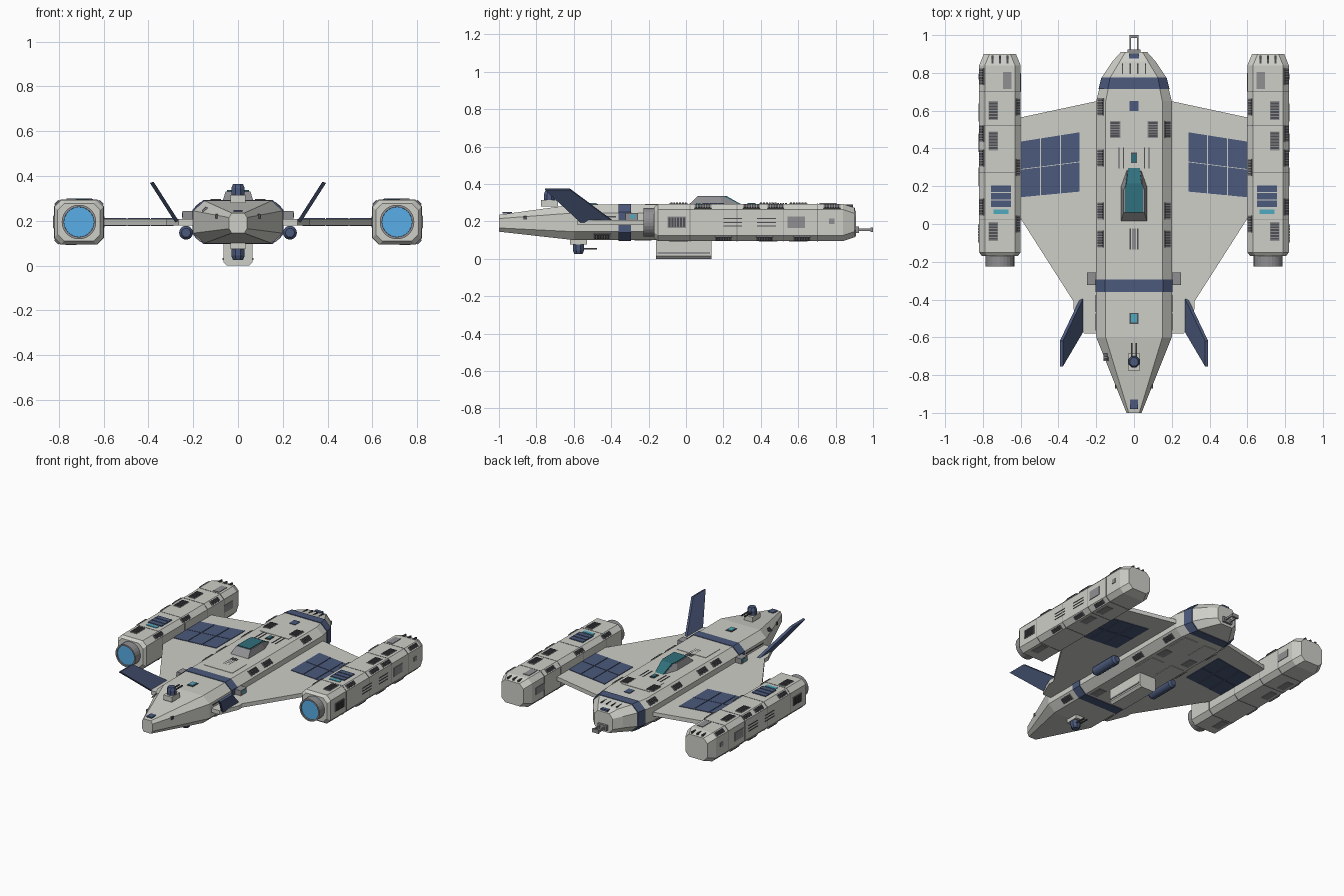
import bpy, bmesh, math
from mathutils import Vector, Matrix

if "Cube" in bpy.data.objects:
    bpy.data.objects.remove(bpy.data.objects["Cube"])

def mat(name, rgb):
    m = bpy.data.materials.new(name)
    m.diffuse_color = (*rgb, 1)
    m.use_nodes = True
    m.node_tree.nodes["Principled BSDF"].inputs["Base Color"].default_value = m.diffuse_color
    return m

HULL = mat("hull_grey", (0.62, 0.62, 0.58))
NAVY = mat("navy", (0.07, 0.10, 0.20))
DARK = mat("dark_grey", (0.08, 0.08, 0.09))
MID = mat("mid_grey", (0.28, 0.28, 0.29))
TEAL = mat("teal_glass", (0.03, 0.16, 0.20))
CYAN = mat("cyan_light", (0.08, 0.40, 0.52))
GLOW = mat("engine_glow", (0.10, 0.42, 0.80))

def finish(name, bm, m):
    bmesh.ops.recalc_face_normals(bm, faces=bm.faces)
    me = bpy.data.meshes.new(name)
    bm.to_mesh(me)
    bm.free()
    me.materials.append(m)
    ob = bpy.data.objects.new(name, me)
    bpy.context.collection.objects.link(ob)
    return ob

def loft(name, rings, m):
    """Skin a series of equal-length point rings and cap both ends."""
    bm = bmesh.new()
    vs = [[bm.verts.new(p) for p in r] for r in rings]
    n = len(rings[0])
    for a, b in zip(vs, vs[1:]):
        for i in range(n):
            bm.faces.new((a[i], a[(i + 1) % n], b[(i + 1) % n], b[i]))
    bm.faces.new(vs[0])
    bm.faces.new(vs[-1])
    return finish(name, bm, m)

def octo(y, hw, z0, z1, cx, cz, x=0):
    """Chamfered rectangle in the xz plane."""
    q = [(hw, z0 + cz), (hw, z1 - cz), (hw - cx, z1), (cx - hw, z1),
         (-hw, z1 - cz), (-hw, z0 + cz), (cx - hw, z0), (hw - cx, z0)]
    return [(x + a, y, b) for a, b in q]

def circle(x, y, z, r, n=24):
    return [(x + r * math.cos(2 * math.pi * i / n), y, z + r * math.sin(2 * math.pi * i / n)) for i in range(n)]

def boxes(name, items, m):
    """Many boxes in one mesh: (centre, size, tilt about y in degrees)."""
    bm = bmesh.new()
    for c, s, t in items:
        bmesh.ops.create_cube(bm, size=1, matrix=Matrix.Translation(c)
                              @ Matrix.Rotation(math.radians(t), 4, 'Y') @ Matrix.Diagonal((*s, 1)))
    return finish(name, bm, m)

def slab(name, poly, off, m):
    return loft(name, [poly, [tuple(Vector(p) + Vector(off)) for p in poly]], m)

def sym(half):
    """Mirror a half outline (x, y) across x = 0."""
    return half + [(-x, y) for x, y in reversed(half)]

def vents(name, spots, slats=6):
    """Recessed-looking grille: grey frame, dark slats. spots: (centre, w, l, tilt)."""
    frames, bars = [], []
    for c, w, l, t in spots:
        frames.append((c, (w, l, 0.006), t))
        up = Vector((math.sin(math.radians(t)), 0, math.cos(math.radians(t)))) * 0.004
        for i in range(slats):
            o = Vector((0, l * ((i + 0.5) / slats - 0.5) * 0.92, 0))
            bars.append((Vector(c) + up + o, (w * 0.86, l / slats * 0.6, 0.006), t))
    boxes(name + "_frames", frames, MID)
    boxes(name + "_slats", bars, DARK)

# Fuselage
loft("fuselage", [octo(-1, .04, .145, .235, .012, .02), octo(-.6, .2, .1, .29, .05, .045),
                  octo(.65, .2, .1, .29, .05, .045), octo(.78, .168, .105, .288, .045, .045),
                  octo(.86, .115, .115, .275, .04, .04), octo(.91, .07, .12, .255, .025, .03)], HULL)
loft("front_band", [octo(y, .204, .096, .294, .05, .045) for y in (-.36, -.295)], NAVY)
loft("rear_band", [octo(.715, .188, .098, .294, .05, .045), octo(.775, .173, .1, .292, .046, .045)], NAVY)

# Cockpit canopy
loft("canopy_frame", [[(x, y, z) for x, y in sym(h)] for h, z in (
    ([(.07, .01), (.07, .2), (.035, .298)], .285), ([(.055, .06), (.055, .18), (.045, .205)], .332))], MID)
loft("canopy_glass", [[(x, y, z) for x, y in sym(h)] for h, z in (
    ([(.048, .062), (.048, .2), (.03, .303)], .287), ([(.048, .062), (.048, .19), (.04, .214)], .337))], TEAL)

# Belly pod
loft("belly_pod", [octo(y, .065, 0, .12, .015, .015) for y in (-.16, .135)], HULL)
boxes("belly_pod_rails", [((s * .066, -.012, .03), (.006, .28, .01), 0) for s in (1, -1)], MID)

# Dorsal and ventral turrets
def turret(name, y, z, d, barrel):
    boxes(name + "_base", [((0, y, z + d * .012), (.065, .09, .035), 0)], HULL)
    loft(name + "_head", [[(w * a, y + w * b, z + d * h) for a, b in
                           ((1, .4), (.4, 1), (-.4, 1), (-1, .4), (-1, -.4), (-.4, -1), (.4, -1), (1, -.4))]
                          for w, h in ((.03, .025), (.03, .06), (.022, .08))], NAVY)
    boxes(name + "_barrels", [((s * .012, y + barrel / 2, z + d * .05), (.008, barrel, .008), 0) for s in (1, -1)], DARK)

turret("dorsal_turret", -.73, .285, 1, .1)
turret("ventral_turret", -.575, .105, -1, .1)

# Rear docking fork
boxes("docking_fork", [((s * .02, .945, .155), (.009, .11, .014), 0) for s in (1, -1)]
      + [((0, .993, .155), (.049, .014, .025), 0), ((0, .915, .155), (.07, .02, .035), 0)], MID)

for s, side in ((1, "right"), (-1, "left")):
    # Wing
    wing = [(.15, .65), (.2, .65), (.62, .56), (.62, .06), (.32, -.41), (.32, -.45), (.265, -.58), (.15, -.58)]
    slab(side + "_wing", [(s * x, y, .18) for x, y in wing], (0, 0, .028), HULL)
    # Blue panel cells, top and bottom of wing
    for z, where in ((.206, "top"), (.176, "bottom")):
        bm = bmesh.new()
        for i in range(3):
            for j in range(2):
                q = []
                for u, v in ((i, j), (i + 1, j), (i + 1, j + 1), (i, j + 1)):
                    u = u / 3 + (.008 if u == i else -.008)
                    v = v / 2 + (.006 if v == j else -.006)
                    q.append((s * (.285 + .315 * u), (.17 - .03 * u) * (1 - v) + (.488 - .05 * u) * v))
                lo, hi = ([bm.verts.new((x, y, z + h)) for x, y in q] for h in (0, .006))
                bm.faces.new(lo)
                bm.faces.new(hi)
                for k in range(4):
                    bm.faces.new((lo[k], lo[k - 1], hi[k - 1], hi[k]))
        finish(f"{side}_wing_panel_{where}", bm, NAVY)
    # Canted tail fin
    slab(side + "_fin", [(s * x, y, z) for x, y, z in
                         ((.265, -.385, .2), (.265, -.565, .2), (.377, -.755, .375), (.377, -.62, .375))],
         (s * .016, 0, -.006), NAVY)
    # Engine nacelle with nozzle
    X = s * .71
    z0, z1 = .095, .293
    loft(side + "_nacelle", [octo(-.17, .095, .11, .278, .03, .03, X), octo(-.15, .11, z0, z1, .03, .03, X),
                             octo(.84, .11, z0, z1, .03, .03, X), octo(.9, .085, .115, .273, .03, .03, X)], HULL)
    loft(side + "_nozzle", [circle(X, y, .195, r) for y, r in
                            ((-.15, .077), (-.226, .077), (-.226, .067), (-.21, .066))], MID)
    loft(side + "_nozzle_glow", [circle(X, y, .195, .067) for y in (-.2, -.218)], GLOW)
    # Nacelle seams, running over every face
    for k, y in enumerate((.02, .27, .52, .7)):
        loft(f"{side}_nacelle_seam_{k}", [octo(y + d, .1115, z0 - .0015, z1 + .0015, .03, .03, X) for d in (0, .005)], MID)
    # Nacelle grilles on top, flank and chamfer
    vents(side + "_nacelle_vents",
          [((s * .745, y, z), .05, .1, 0) for y in (.6, .44, -.04) for z in (z0, z1)]
          + [((s * .82, -.05, .195), .06, .1, s * 90), ((s * .6, .75, .195), .05, .1, s * 90)]
          + [((s * .806, y, .279), .03, .09, s * 45) for y in (.09, .35, .48, .78)]
          + [((s * .806, y, .109), .03, .09, s * 135) for y in (.2, .42, .62)]
          + [((s * .614, y, .279), .03, .09, -s * 45) for y in (.0, .3, .62)])
    boxes(side + "_nacelle_hatches", [((s * .82, .59, .195), (.008, .095, .06), 0),
                                      ((s * .82, .78, .2), (.008, .03, .03), 0),
                                      ((s * .67, .76, z1), (.045, .09, .008), 0)], MID)
    boxes(side + "_nacelle_slits", [((s * .82, y, .215 - .02 * k), (.005, .1, .005), 0)
                                    for k in range(3) for y in (.25, .43)]
          + [((X + d, .868, .284), (.01, .05, .012), 0) for d in (-.04, 0, .04)], DARK)
    boxes(side + "_nacelle_blue_panel", [((s * .705, .107 + .04 * k, z1), (.105, .035, .012), 0) for k in range(3)], NAVY)
    boxes(side + "_nacelle_light", [((s * .705, .065, z1), (.08, .025, .008), 0)], CYAN)
    # Sensor block on the flank and blue tank under the wing root
    boxes(side + "_sensor_block", [((s * .22, -.29, .226), (.055, .065, .036), 0)], MID)
    boxes(side + "_sensor_lens", [((s * .247, -.285, .226), (.005, .03, .022), 0)], CYAN)
    loft(side + "_tank", [circle(s * .232, y, .147, r, 16) for y, r in
                          ((-.11, .02), (-.095, .031), (.095, .031), (.11, .02))], NAVY)

# Fuselage grilles on the roof, chamfers and belly
vents("fuselage_vents",
      [((s * .1, y, z), .055, .09, 0) for s in (1, -1) for y, z in ((.5, .291), (.42, .1), (-.23, .1))]
      + [((s * .176, y, .268), .04, .09, s * 42) for s, y in
         ((1, .5), (-1, .62), (-1, .35), (1, .07), (-1, .07), (1, -.08), (-1, -.08))]
      + [((s * .176, y, .122), .04, .09, s * 138) for s in (1, -1) for y in (.55, .25, -.45)]
      + [((-.148, -.68, .25), .03, .09, -42)])
# Roof hatches and lights
boxes("blue_hatches", [((0, .625, .29), (.045, .055, .008), 0), ((0, -.955, .245), (.04, .05, .008), 0),
                       ((0, .89, .265), (.055, .025, .012), 0)], NAVY)
boxes("roof_light_frames", [((0, -.5, .29), (.045, .06, .008), 0), ((0, .35, .29), (.034, .055, .008), 0)], DARK)
boxes("roof_lights", [((0, -.5, .292), (.033, .045, .01), 0)], CYAN)
boxes("roof_window", [((0, .35, .292), (.025, .042, .01), 0)], TEAL)
# Fine slits and raised hull plates
boxes("hull_slits", [((s * x, y, .2905), (.006, l, .004), 0) for s in (1, -1)
                     for x, y, l in ((.08, .35, .11), (.055, .35, .11), (.02, -.08, .11), (.006, -.08, .11))]
      + [((s * x, .82, .2815), (.006, .06, .008), 0) for s in (1, -1) for x in (.02, .06)]
      + [((s * .201, y, .225), (.006, .09, .006), 0) for s in (1, -1) for y in (-.52, -.42)]
      + [((s * .085, -.86, .22), (.03, .02, .02), 0) for s in (1, -1)], DARK)
boxes("hull_plates", [((0, y, .29), (.22, .16, .005), 0) for y in (-.14, .48)]
      + [((s * .08, y, .1), (.1, .16, .006), 0) for s in (1, -1) for y in (.25, .58)], HULL)
